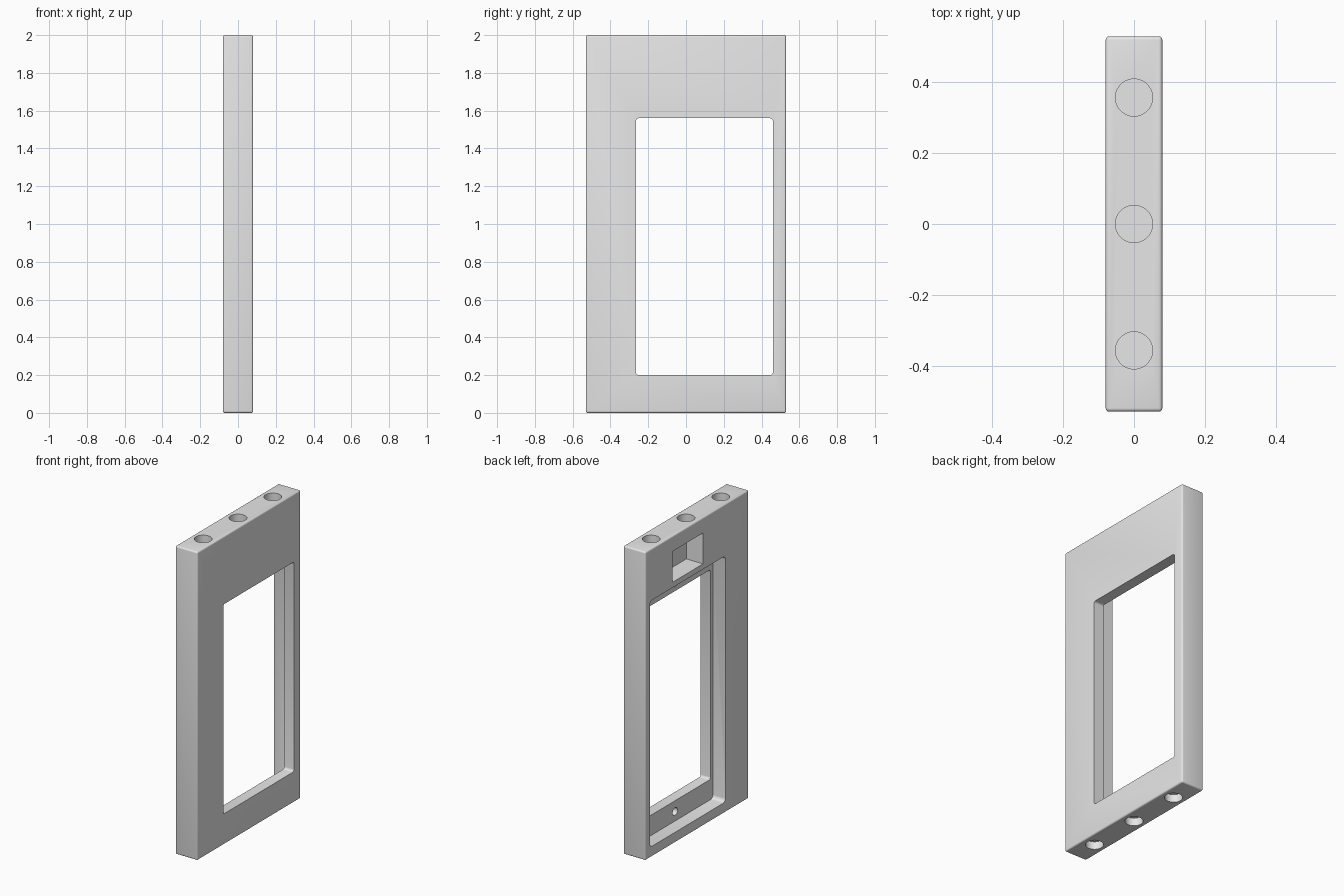
import bpy
import bmesh
import math
from mathutils import Matrix, Vector

cube = bpy.data.objects.get("Cube")
if cube:
    bpy.data.objects.remove(cube, do_unlink=True)

grey = bpy.data.materials.new("light grey")
grey.use_nodes = True
COLOUR = (0.8, 0.8, 0.8, 1)
grey.diffuse_color = COLOUR
grey.node_tree.nodes["Principled BSDF"].inputs["Base Color"].default_value = COLOUR


def add_object(name, bm):
    mesh = bpy.data.meshes.new(name)
    bm.to_mesh(mesh)
    bm.free()
    mesh.materials.append(grey)
    obj = bpy.data.objects.new(name, mesh)
    bpy.context.collection.objects.link(obj)
    return obj


def box(name, low, high, radius=0, axis=None):
    """Box between two corners; rounds all edges, or only those along one axis."""
    low, high = Vector(low), Vector(high)
    bm = bmesh.new()
    bmesh.ops.create_cube(bm, size=1)
    bmesh.ops.scale(bm, vec=high - low, verts=bm.verts)
    bmesh.ops.translate(bm, vec=(low + high) / 2, verts=bm.verts)
    if radius:
        edges = [e for e in bm.edges if axis is None or
                 abs((e.verts[0].co - e.verts[1].co).normalized()[axis]) > 0.9]
        bmesh.ops.bevel(bm, geom=edges, offset=radius, segments=4,
                        profile=0.5, affect='EDGES')
    return add_object(name, bm)


def cylinder(name, centre, radius, depth, axis):
    bm = bmesh.new()
    turn = Matrix.Rotation(math.pi / 2, 4, 'Y') if axis == 'X' else Matrix()
    bmesh.ops.create_cone(bm, cap_ends=True, segments=48, radius1=radius,
                          radius2=radius, depth=depth,
                          matrix=Matrix.Translation(centre) @ turn)
    return add_object(name, bm)


# Panel body
HALF_X, HALF_Y, HEIGHT = 0.08, 0.53, 2.0
panel = box("panel_frame", (-HALF_X, -HALF_Y, 0), (HALF_X, HALF_Y, HEIGHT), 0.01)

# Window, stepped recess around it, and the pocket above
FLOOR_X = 0.01
cutters = [
    box("window_cutter", (-0.2, -0.265, 0.2), (0.2, 0.46, 1.56), 0.015, 0),
    box("recess_cutter", (-0.2, -0.29, 0.068), (FLOOR_X, 0.485, 1.665), 0.025, 0),
    box("pocket_cutter", (-0.2, -0.06, 1.7), (0.04, 0.255, 1.9)),
]

# Small blind screw holes in the recess floor
for z in (0.13, 1.612):
    cutters.append(cylinder("screw_hole_cutter", (FLOOR_X, 0.0975, z), 0.025, 0.08, 'X'))

# Round sockets along the top and bottom ends
for y in (-0.357, 0, 0.357):
    cutters.append(cylinder("top_socket_cutter", (0, y, HEIGHT), 0.0525, 0.1, 'Z'))
    cutters.append(cylinder("bottom_socket_cutter", (0, y, 0), 0.0525, 0.1, 'Z'))

# Cut everything out of the panel
bpy.ops.object.select_all(action='DESELECT')
bpy.context.view_layer.objects.active = panel
panel.select_set(True)
for cutter in cutters:
    cutter.hide_render = True
    mod = panel.modifiers.new("cut", 'BOOLEAN')
    mod.operation = 'DIFFERENCE'
    mod.solver = 'EXACT'
    mod.object = cutter
    bpy.ops.object.modifier_apply(modifier=mod.name)
    bpy.data.objects.remove(cutter, do_unlink=True)

bpy.ops.object.shade_smooth_by_angle(angle=math.radians(30))
